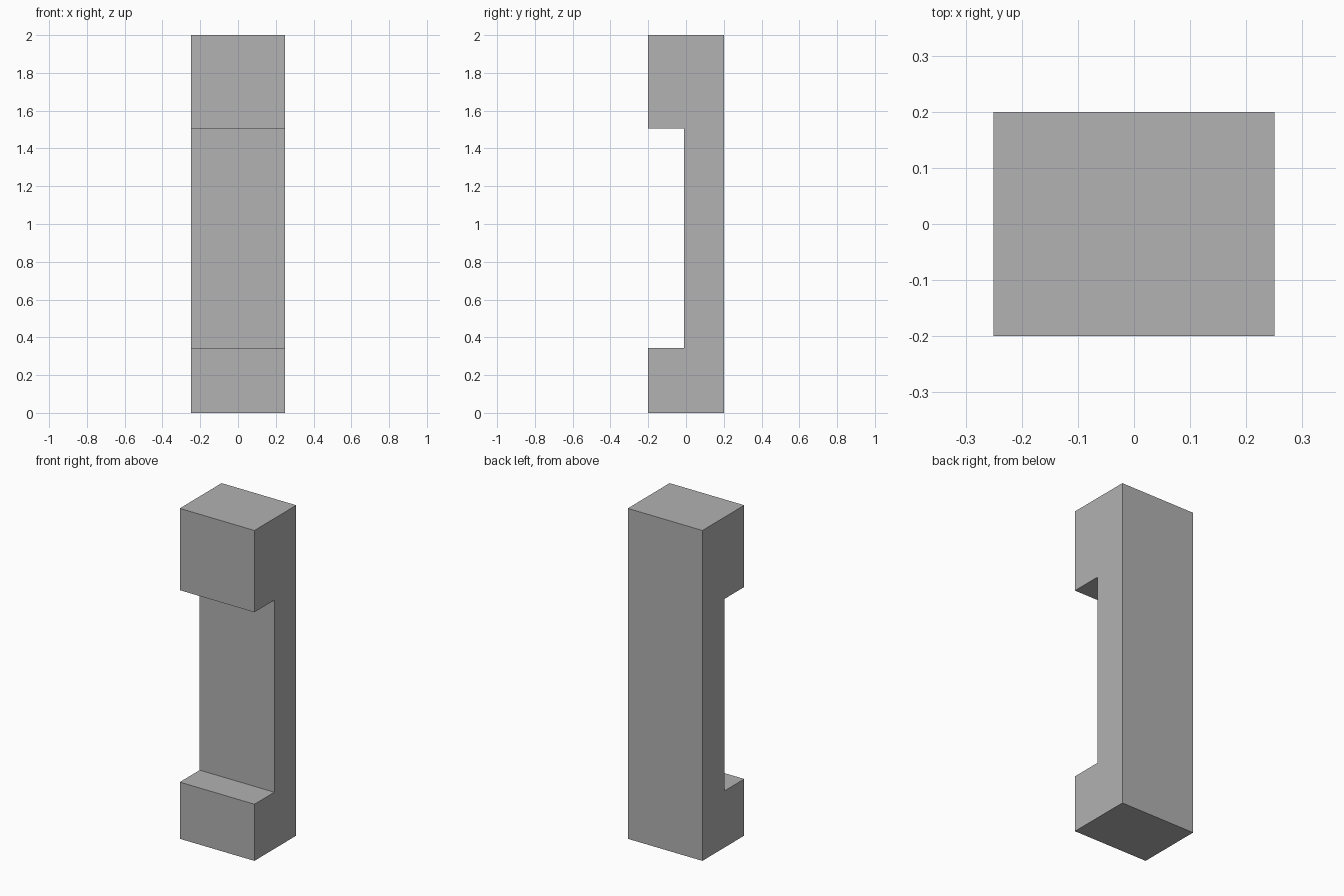
import bpy
import bmesh

if "Cube" in bpy.data.objects:
    bpy.data.objects.remove(bpy.data.objects["Cube"])

HALF_WIDTH = 0.25

# Plain grey material
grey = bpy.data.materials.new("grey")
grey.diffuse_color = (0.445, 0.445, 0.445, 1.0)
grey.use_nodes = True
grey.node_tree.nodes["Principled BSDF"].inputs["Base Color"].default_value = grey.diffuse_color

# Side profile (y, z): upright back with a foot and a head projecting forward
profile = [(0.2, 0), (0.2, 2), (-0.2, 2), (-0.2, 1.505),
           (-0.01, 1.505), (-0.01, 0.343), (-0.2, 0.343), (-0.2, 0)]

# Extrude the profile across the width
bm = bmesh.new()
side = bm.faces.new([bm.verts.new((-HALF_WIDTH, y, z)) for y, z in profile])
extruded = bmesh.ops.extrude_face_region(bm, geom=[side], use_keep_orig=True)
new_verts = [g for g in extruded["geom"] if isinstance(g, bmesh.types.BMVert)]
bmesh.ops.translate(bm, verts=new_verts, vec=(2 * HALF_WIDTH, 0, 0))
bmesh.ops.recalc_face_normals(bm, faces=bm.faces)

mesh = bpy.data.meshes.new("notched_post")
bm.to_mesh(mesh)
bm.free()
mesh.materials.append(grey)
post = bpy.data.objects.new("notched_post", mesh)
bpy.context.collection.objects.link(post)
